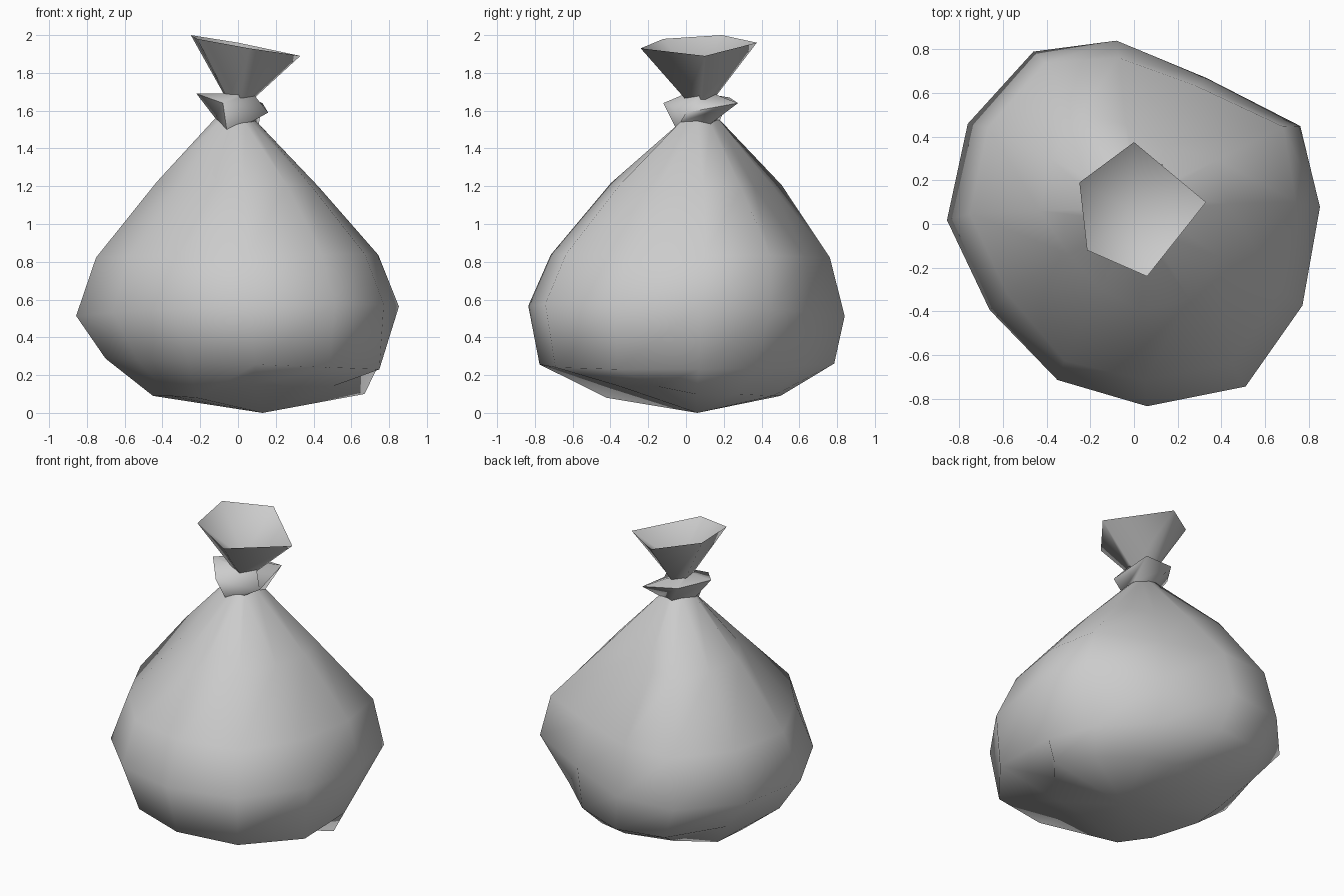
import bpy, bmesh, math

cube = bpy.data.objects.get("Cube")
if cube:
    bpy.data.objects.remove(cube)

grey = bpy.data.materials.new("sack grey")
grey.use_nodes = True
grey.diffuse_color = (0.6, 0.6, 0.6, 1)
grey.node_tree.nodes["Principled BSDF"].inputs["Base Color"].default_value = (0.6, 0.6, 0.6, 1)


def loft(name, rings, start=None, end=None, angle=180):
    """Skin a stack of equal rings, closing either end to a point if given."""
    bm = bmesh.new()
    rows = [[bm.verts.new(p) for p in ring] for ring in rings]
    n = len(rows[0])
    for low, high in zip(rows, rows[1:]):
        for i in range(n):
            j = (i + 1) % n
            bm.faces.new((low[i], low[j], high[j], high[i]))
    if start:
        tip = bm.verts.new(start)
        for i in range(n):
            bm.faces.new((tip, rows[0][(i + 1) % n], rows[0][i]))
    if end:
        tip = bm.verts.new(end)
        for i in range(n):
            bm.faces.new((rows[-1][i], rows[-1][(i + 1) % n], tip))
    mesh = bpy.data.meshes.new(name)
    bm.to_mesh(mesh)
    bm.free()
    mesh.materials.append(grey)
    obj = bpy.data.objects.new(name, mesh)
    bpy.context.collection.objects.link(obj)
    bpy.ops.object.select_all(action="DESELECT")
    obj.select_set(True)
    bpy.context.view_layer.objects.active = obj
    bpy.ops.object.shade_smooth_by_angle(angle=math.radians(angle))
    return obj


# Lopsided outline of the sack at its widest, counter-clockwise
outline = [(0.85, 0.08), (0.76, 0.45), (0.33, 0.67), (-0.08, 0.84), (-0.46, 0.79), (-0.76, 0.46),
           (-0.855, 0.02), (-0.66, -0.39), (-0.35, -0.71), (0.06, -0.83), (0.51, -0.74), (0.77, -0.37)]


def sack_ring(x0, x1, y0, y1, z, tilt_x=0, tilt_y=0, bulge=None):
    """Fit the outline into a box, tilt it, and push single points in or out."""
    ring = []
    cx, cy = (x0 + x1) / 2, (y0 + y1) / 2
    for i, (x, y) in enumerate(outline):
        k = (bulge or {}).get(i, 1)
        px = cx + k * (x / 0.853) * (x1 - x0) / 2
        py = cy + k * (y / 0.835) * (y1 - y0) / 2
        ring.append((px, py, z + tilt_x * px + tilt_y * py))
    return ring


# Underside of the sack, nearly five-sided and undercut towards the front
underside = [(0.67, 0.05, 0.1), (0.52, 0.26, 0.1), (0.3, 0.46, 0.09), (0.1, 0.5, 0.09),
             (-0.2, 0.42, 0.09), (-0.43, 0.28, 0.09), (-0.45, 0.05, 0.09), (-0.36, -0.25, 0.09),
             (-0.22, -0.42, 0.08), (0.08, -0.39, 0.15), (0.3, -0.35, 0.14), (0.5, -0.15, 0.14)]

# Tied neck, dipping at the front
neck = [(0.1, 0.06, 1.54), (0.11, 0.13, 1.53), (0.07, 0.15, 1.54), (0.02, 0.17, 1.55),
        (-0.02, 0.18, 1.55), (-0.07, 0.14, 1.56), (-0.12, 0.07, 1.56), (-0.1, 0.02, 1.54),
        (-0.06, -0.05, 1.5), (-0.01, -0.05, 1.52), (0.04, -0.04, 1.53), (0.07, -0.03, 1.54)]

# Body of the sack, with grooves and lumps below the neck
loft("sack_body", [
    underside,
    sack_ring(-0.70, 0.78, -0.78, 0.78, 0.26, -0.04, 0, {0: 0.94, 1: 0.86, 5: 0.95, 11: 1.06}),
    sack_ring(-0.855, 0.855, -0.84, 0.835, 0.54, 0.03, -0.03),
    sack_ring(-0.75, 0.745, -0.72, 0.78, 0.83, 0.01, -0.01, {1: 1.03, 3: 0.97, 8: 1.03}),
    sack_ring(-0.43, 0.43, -0.40, 0.50, 1.21, -0.03, -0.02,
              {2: 0.86, 3: 0.9, 4: 1.07, 7: 0.9, 8: 0.9}),
    neck,
], start=(0.13, 0.06, 0), end=(0, 0.06, 1.6))

# Five-sided gathered top
mouth = [(0.33, 0.10, 1.89), (0, 0.375, 1.96), (-0.25, 0.19, 2.0),
         (-0.215, -0.12, 1.98), (0.06, -0.24, 1.93)]


def pinch(z):
    """Shrink the mouth shape to the tied waist."""
    return [(0.24 * x, 0.07 + 0.24 * (y - 0.06), z) for x, y, _ in mouth]


# Collar: droopy underside, flared rim, pinched waist
loft("gathered_collar", [
    [neck[11], neck[1], neck[4], neck[6], neck[8]],
    [(0.16, 0, 1.59), (0.13, 0.275, 1.64), (-0.1, 0.23, 1.67), (-0.22, 0.05, 1.69), (-0.08, -0.12, 1.64)],
    pinch(1.69),
], angle=70)

# Flared mouth with a funnel-shaped inside
loft("flared_mouth", [pinch(1.66), mouth], end=(0, 0.06, 1.74), angle=95)
